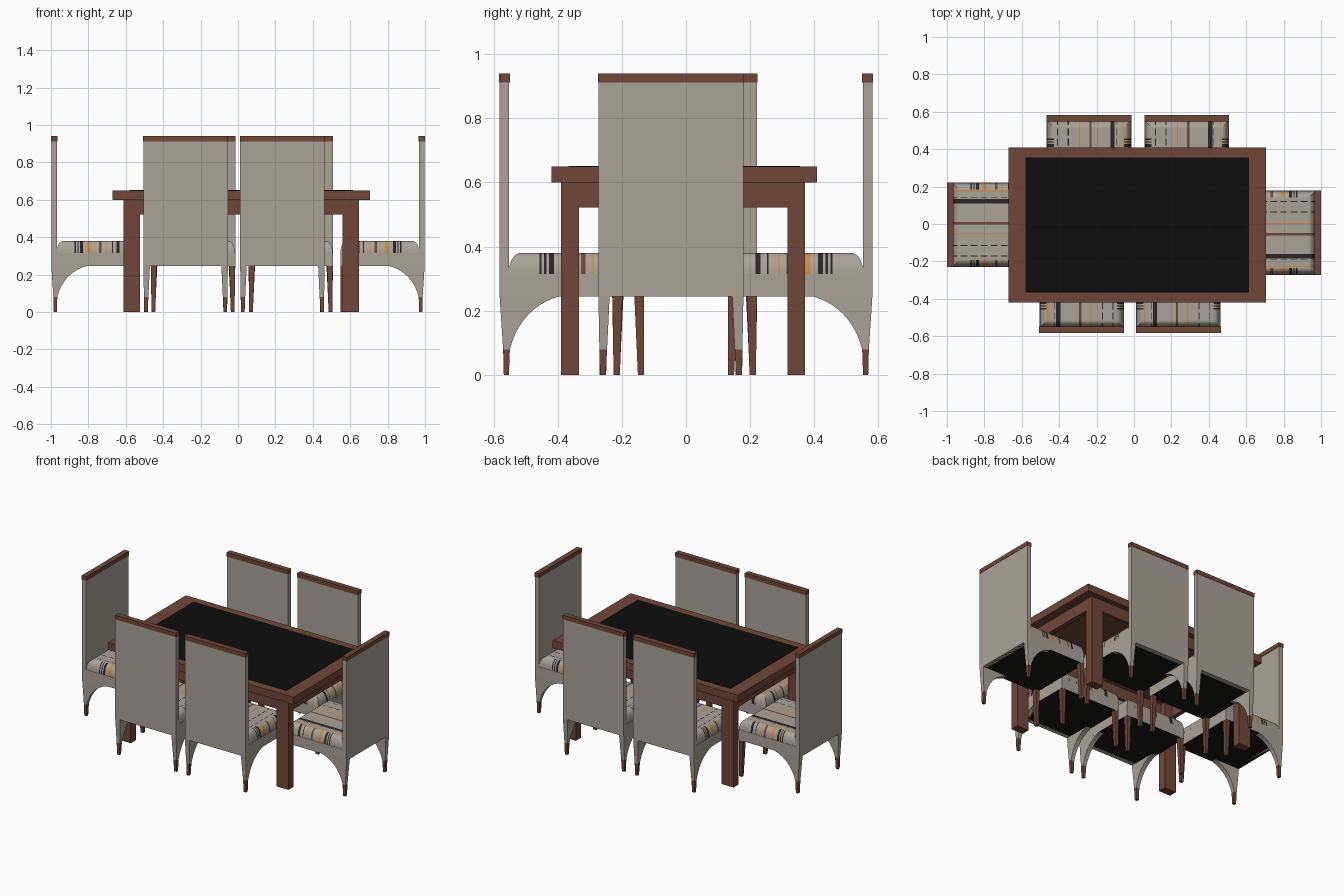
import bpy, bmesh, math
from mathutils import Vector

if "Cube" in bpy.data.objects:
    bpy.data.objects.remove(bpy.data.objects["Cube"])


def mat(name, r, g, b):
    m = bpy.data.materials.new(name)
    m.diffuse_color = (r, g, b, 1)
    m.use_nodes = True
    m.node_tree.nodes["Principled BSDF"].inputs["Base Color"].default_value = m.diffuse_color
    return m


WOOD = mat("reddish brown wood", 0.165, 0.062, 0.039)
FABRIC = mat("warm grey fabric", 0.40, 0.365, 0.31)
BLACK = mat("black", 0.004, 0.004, 0.004)
ORANGE = mat("orange stripe", 0.68, 0.24, 0.045)
DARK = mat("dark stripe", 0.025, 0.018, 0.018)
LINING = mat("dark lining", 0.009, 0.009, 0.008)


def mesh_from(name, bm, mats):
    bmesh.ops.recalc_face_normals(bm, faces=bm.faces[:])
    me = bpy.data.meshes.new(name)
    bm.to_mesh(me)
    bm.free()
    for m in mats:
        me.materials.append(m)
    return me


def add(name, me):
    ob = bpy.data.objects.new(name, me)
    bpy.context.collection.objects.link(ob)
    return ob


def loft(bm, rings):
    """Join equal-length closed rings and cap both ends."""
    rings = [[bm.verts.new(p) for p in r] for r in rings]
    n = len(rings[0])
    for a, b in zip(rings, rings[1:]):
        for i in range(n):
            j = (i + 1) % n
            bm.faces.new((a[i], a[j], b[j], b[i]))
    bm.faces.new(rings[0])
    bm.faces.new(rings[-1])


def rect(x0, x1, y0, y1, z):
    return [(x0, y0, z), (x1, y0, z), (x1, y1, z), (x0, y1, z)]


def box(bm, x0, x1, y0, y1, z0, z1):
    loft(bm, [rect(x0, x1, y0, y1, z0), rect(x0, x1, y0, y1, z1)])


# ---------------- table ----------------
bm = bmesh.new()
box(bm, -0.672, 0.706, -0.42, 0.408, 0.60, 0.65)
add("table_top", mesh_from("table_top", bm, [WOOD]))
bm = bmesh.new()
box(bm, -0.58, 0.616, -0.366, 0.356, 0.648, 0.652)
add("table_glass_panel", mesh_from("table_glass_panel", bm, [BLACK]))

LX, LY = (-0.613, 0.647), (-0.389, 0.371)      # outer faces of the legs
bm = bmesh.new()
for x in (LX[0], LX[1] - 0.088):
    for y in (LY[0], LY[1] - 0.055):
        box(bm, x, x + 0.088, y, y + 0.055, 0, 0.60)
add("table_legs", mesh_from("table_legs", bm, [WOOD]))
bm = bmesh.new()
for y in (LY[0], LY[1] - 0.02):
    box(bm, LX[0] + 0.088, LX[1] - 0.088, y, y + 0.02, 0.522, 0.60)
for x in (LX[0], LX[1] - 0.03):
    box(bm, x, x + 0.03, LY[0] + 0.055, LY[1] - 0.055, 0.522, 0.60)
add("table_apron", mesh_from("table_apron", bm, [WOOD]))

# ---------------- chair parts (back at y=0, facing +y) ----------------
W, D = 0.226, 0.452
parts = {}

bm = bmesh.new()
box(bm, -W, W, 0.001, 0.031, 0.245, 0.912)
parts["chair_back"] = mesh_from("chair_back", bm, [FABRIC])

bm = bmesh.new()
box(bm, -W - 0.001, W + 0.001, -0.001, 0.034, 0.912, 0.94)
parts["chair_top_rail"] = mesh_from("chair_top_rail", bm, [WOOD])

# seat frame with dark lining underneath
bm = bmesh.new()
box(bm, -W, W, 0.001, D, 0.245, 0.315)
bm.normal_update()
for f in bm.faces:
    if all(v.co.z < 0.25 for v in f.verts):
        f.material_index = 1
parts["seat_frame"] = mesh_from("seat_frame", bm, [FABRIC, LINING])

# curved upper part of the back legs
a, c, b = Vector((0.033, 0.08)), Vector((0.068, 0.212)), Vector((0.19, 0.246))
prof = [(0.001, 0.246), (0.012, 0.08)]
for i in range(11):
    t = i / 10
    prof.append(tuple(a * (1 - t) ** 2 + c * 2 * t * (1 - t) + b * t * t))
bm = bmesh.new()
for s in (-1, 1):
    loft(bm, [[(s * (W - 0.003 * (0.246 - z) / 0.166), y, z) for y, z in prof],
              [(s * (W - 0.035 + 0.008 * (0.246 - z) / 0.166), y, z) for y, z in prof]])
parts["back_leg_bracket"] = mesh_from("back_leg_bracket", bm, [FABRIC])

# wooden tips of the back legs and tapered front legs
bm = bmesh.new()
for s in (-1, 1):
    loft(bm, [rect(s * (W - 0.023), s * (W - 0.005), 0.014, 0.030, 0),
              rect(s * (W - 0.027), s * (W - 0.003), 0.012, 0.033, 0.08)])
parts["back_leg_tip"] = mesh_from("back_leg_tip", bm, [WOOD])
bm = bmesh.new()
for s in (-1, 1):
    loft(bm, [rect(s * (W - 0.024), s * (W - 0.004), D - 0.02, D - 0.001, 0),
              rect(s * (W - 0.032), s * (W - 0.001), D - 0.031, D - 0.001, 0.246)])
parts["front_leg"] = mesh_from("front_leg", bm, [WOOD])

# cushion: rounded top edges, cut along stripe lines and coloured by position
# (start, end, material index, dashed)   1 orange, 2 dark, 3 brown
TOP = [(-0.184, -0.178, 1, False), (-0.146, -0.143, 2, True), (-0.137, -0.114, 2, False),
       (-0.014, -0.002, 3, False), (0.047, 0.053, 1, False),
       (0.108, 0.114, 2, True), (0.165, 0.170, 2, True)]
SIDE = [(0.125, 0.132, 2, False), (0.14, 0.147, 2, False), (0.155, 0.17, 2, False),
        (0.195, 0.213, 1, False), (0.255, 0.268, 3, False), (0.29, 0.296, 1, False),
        (0.325, 0.33, 2, False), (0.35, 0.365, 2, False)]
DASH = 0.018
Y0, R, H = 0.029, 0.036, 0.065
CX = W - 0.002
bm = bmesh.new()
rings = []
for k in range(8):
    t = math.pi / 2 * k / 7
    d = R * (1 - math.cos(t))
    rings.append(rect(-CX + d, CX - d, Y0 + d, D - d, 0.315 + H * math.sin(t)))
loft(bm, rings)


def cut(co, no):
    geom = bm.verts[:] + bm.edges[:] + bm.faces[:]
    bmesh.ops.bisect_plane(bm, geom=geom, dist=1e-6, plane_co=co, plane_no=no)


for s0, s1, _, _ in TOP:
    cut((s0, 0, 0), (1, 0, 0))
    cut((s1, 0, 0), (1, 0, 0))
for s0, s1, _, _ in SIDE:
    cut((0, s0, 0), (0, 1, 0))
    cut((0, s1, 0), (0, 1, 0))
for k in range(2, int(D / DASH) + 1):
    cut((0, k * DASH, 0), (0, 1, 0))
for f in bm.faces:
    p = f.calc_center_median()
    on_side = abs(p.x) > CX - R
    u = p.y if on_side else p.x
    for s0, s1, m, dashed in (SIDE if on_side else TOP):
        if s0 < u < s1 and not (dashed and int(p.y / DASH) % 3 == 0):
            f.material_index = m
    f.smooth = True
cushion = mesh_from("seat_cushion", bm, [FABRIC, ORANGE, DARK, WOOD])
cushion.set_sharp_from_angle(angle=math.radians(35))
parts["seat_cushion"] = cushion

# ---------------- place the six chairs ----------------
H90 = math.pi / 2
CHAIRS = [("front_left", -0.28, -0.582, 0), ("front_right", 0.2375, -0.582, 0),
          ("rear_left", -0.2405, 0.582, math.pi), ("rear_right", 0.282, 0.582, math.pi),
          ("left_end", -0.999, -0.004, -H90), ("right_end", 0.999, -0.047, H90)]
for label, x, y, rot in CHAIRS:
    for name, me in parts.items():
        ob = add(f"{label}_{name}", me)
        ob.location = (x, y, 0)
        ob.rotation_euler = (0, 0, rot)
